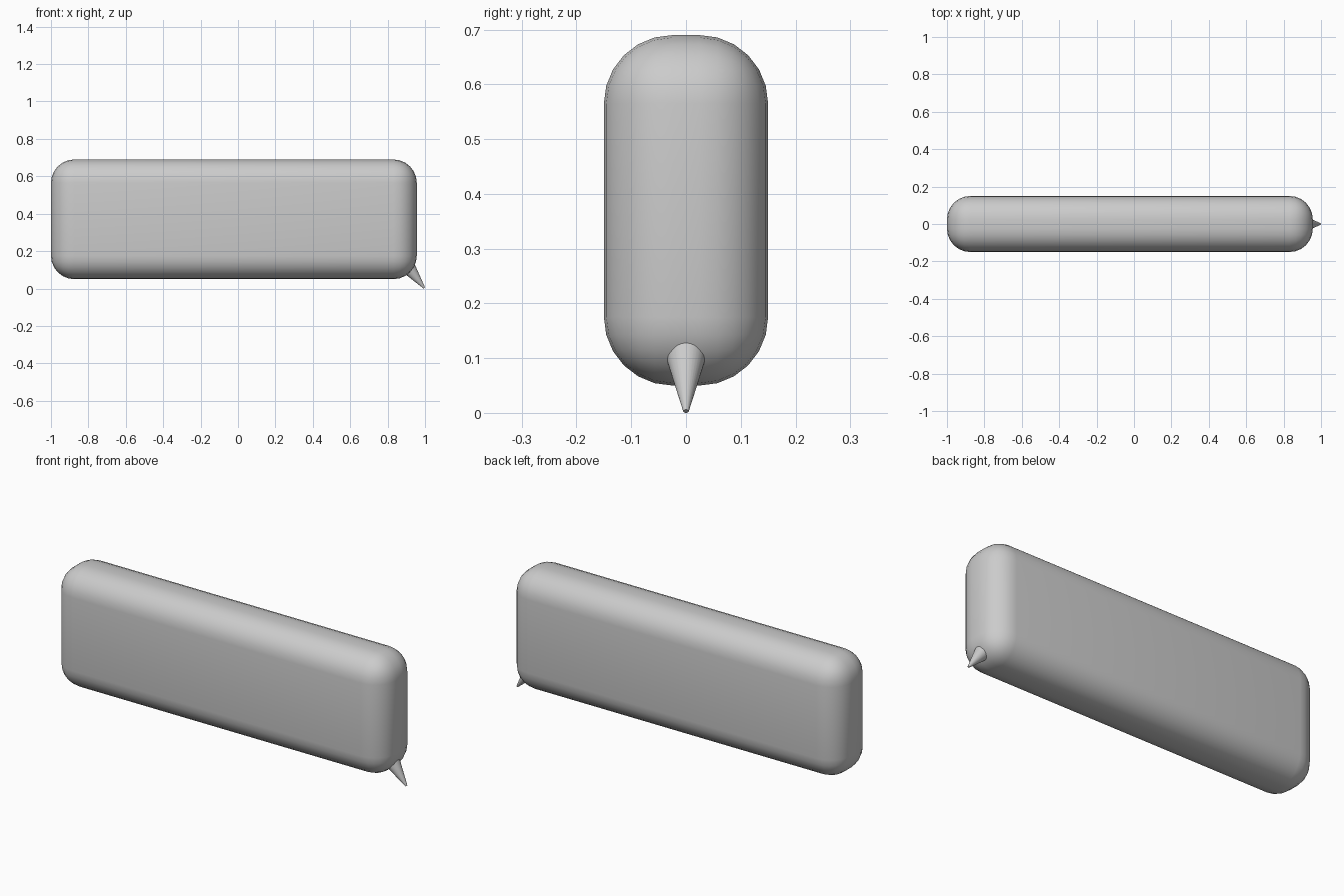
import bpy
from mathutils import Vector

if "Cube" in bpy.data.objects:
    bpy.data.objects.remove(bpy.data.objects["Cube"])


def smooth(obj, angle):
    bpy.ops.object.select_all(action='DESELECT')
    obj.select_set(True)
    bpy.context.view_layer.objects.active = obj
    bpy.ops.object.shade_smooth_by_angle(angle=angle)


# Rounded slab body
lo, hi = Vector((-1.0, -0.15, 0.05)), Vector((0.956, 0.15, 0.69))
bpy.ops.mesh.primitive_cube_add(size=1, location=(lo + hi) / 2)
body = bpy.context.object
body.name = "rounded_body"
body.scale = hi - lo
bpy.ops.object.transform_apply(location=False, rotation=False, scale=True)
bevel = body.modifiers.new("round_edges", 'BEVEL')
bevel.width = 0.125
bevel.segments = 6
bpy.ops.object.modifier_apply(modifier=bevel.name)
smooth(body, 0.7)

# Small tapered nozzle at the lower right corner
tip = Vector((0.996, 0, 0.003))
direction = Vector((0.616, 0, -0.788)).normalized()
length = 0.145
bpy.ops.mesh.primitive_cone_add(
    vertices=32, radius1=0.041, radius2=0.005, depth=length,
    location=tip - direction * length / 2,
    rotation=direction.to_track_quat('Z', 'Y').to_euler())
nozzle = bpy.context.object
nozzle.name = "corner_nozzle"
smooth(nozzle, 0.6)
